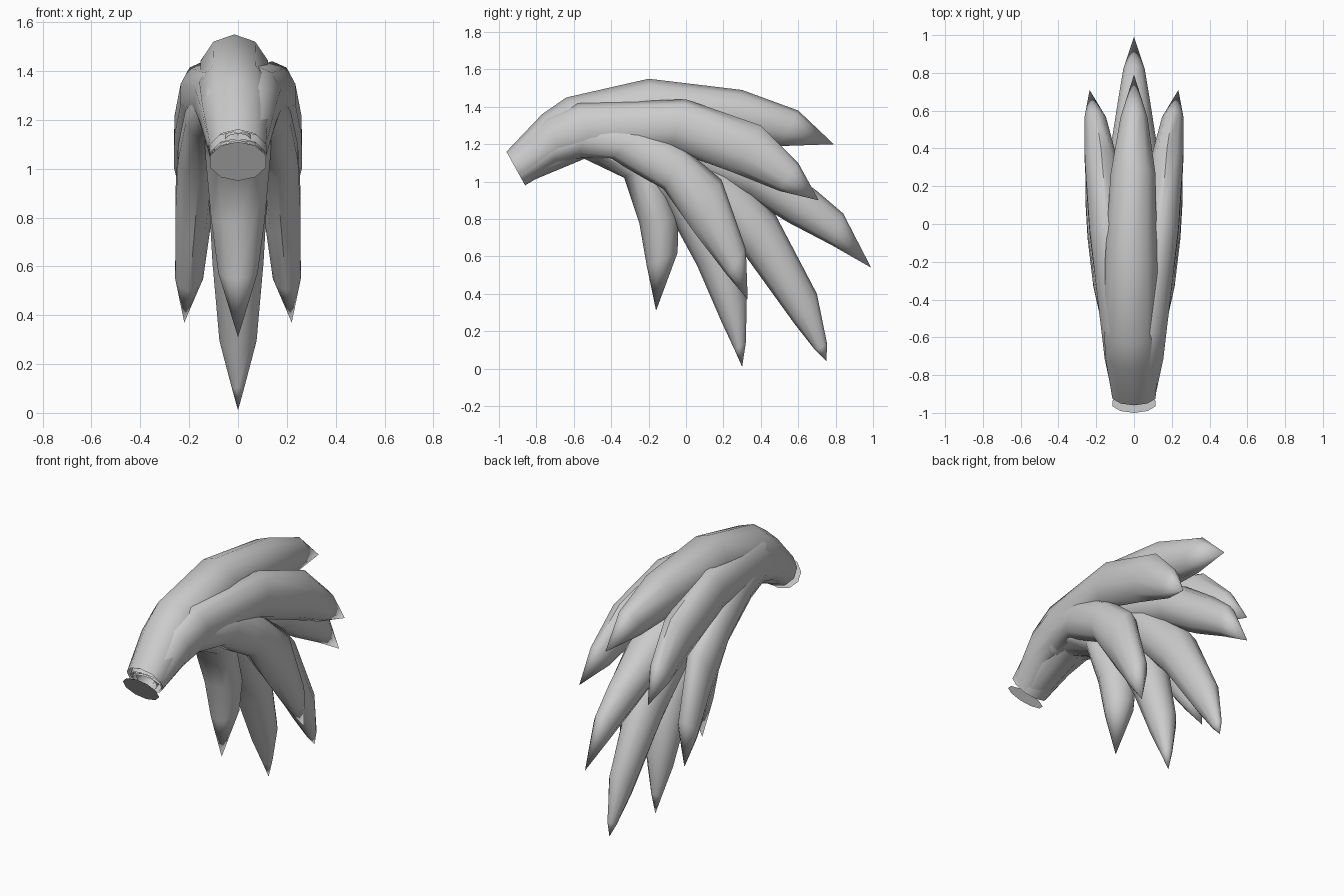
import bpy, bmesh, math
from mathutils import Vector

SIDES = 10
grey = bpy.data.materials.new("light_grey")
grey.diffuse_color = (0.6, 0.6, 0.6, 1)


def finish(name, bm):
    bmesh.ops.recalc_face_normals(bm, faces=bm.faces)
    mesh = bpy.data.meshes.new(name)
    bm.to_mesh(mesh)
    bm.free()
    mesh.materials.append(grey)
    ob = bpy.data.objects.new(name, mesh)
    bpy.context.collection.objects.link(ob)
    bpy.context.view_layer.objects.active = ob
    ob.select_set(True)
    bpy.ops.object.shade_smooth_by_angle(angle=math.radians(50))
    ob.select_set(False)
    return ob


def ring(bm, upper, lower, x, half_width):
    """Elliptical ring between an upper and a lower (y, z) edge point."""
    a, b = Vector((x, *upper)), Vector((x, *lower))
    mid, up = (a + b) / 2, (a - b) / 2
    side = Vector((half_width, 0, 0))
    angles = [2 * math.pi * i / SIDES for i in range(SIDES)]
    return [bm.verts.new(mid + up * math.cos(t) + side * math.sin(t)) for t in angles]


def strand(name, stations, tip, mirrored=False):
    """Tapered lock: stations are (upper edge, lower edge, x, half width)."""
    bm = bmesh.new()
    rings = [ring(bm, *s) for s in stations]
    for r0, r1 in zip(rings, rings[1:]):
        for i in range(SIDES):
            j = (i + 1) % SIDES
            bm.faces.new((r0[i], r0[j], r1[j], r1[i]))
    end = bm.verts.new(tip)
    for i in range(SIDES):
        bm.faces.new((rings[-1][i], rings[-1][(i + 1) % SIDES], end))
    ob = finish(name, bm)
    if mirrored:
        ob.modifiers.new("Mirror", 'MIRROR').use_mirror_merge = False


# Top lock, continuing the stem
strand("top_lock", [
    ((-0.96, 1.16), (-0.86, 0.98), 0, 0.12),
    ((-0.77, 1.36), (-0.66, 1.10), -0.01, 0.145),
    ((-0.64, 1.45), (-0.52, 1.16), -0.015, 0.15),
    ((-0.20, 1.55), (-0.17, 1.24), -0.015, 0.145),
    ((0.30, 1.49), (0.20, 1.22), -0.005, 0.125),
    ((0.60, 1.38), (0.50, 1.19), 0, 0.075),
], (0, 0.79, 1.20))

# Upper pair of side locks
strand("upper_side_lock", [
    ((-0.93, 1.15), (-0.85, 1.00), 0.02, 0.10),
    ((-0.75, 1.34), (-0.65, 1.11), 0.06, 0.10),
    ((-0.58, 1.42), (-0.48, 1.14), 0.08, 0.10),
    ((0.00, 1.44), (-0.08, 1.17), 0.14, 0.10),
    ((0.40, 1.30), (0.25, 1.05), 0.175, 0.09),
    ((0.60, 1.10), (0.50, 0.95), 0.205, 0.06),
], (0.235, 0.71, 0.90), True)

# Lower pair of side locks
strand("lower_side_lock", [
    ((-0.93, 1.12), (-0.86, 0.99), 0.02, 0.09),
    ((-0.72, 1.28), (-0.70, 1.09), 0.06, 0.09),
    ((-0.50, 1.37), (-0.58, 1.13), 0.08, 0.09),
    ((-0.20, 1.30), (-0.40, 1.12), 0.125, 0.095),
    ((0.00, 1.17), (-0.12, 0.96), 0.16, 0.09),
    ((0.19, 1.01), (0.05, 0.72), 0.18, 0.08),
    ((0.32, 0.64), (0.22, 0.50), 0.20, 0.06),
], (0.22, 0.33, 0.37), True)

# Middle back lock
strand("back_lock", [
    ((-0.92, 1.12), (-0.86, 0.99), 0, 0.10),
    ((-0.55, 1.37), (-0.50, 1.14), 0, 0.13),
    ((-0.05, 1.35), (-0.15, 1.08), 0, 0.14),
    ((0.45, 1.13), (0.32, 0.92), 0, 0.13),
    ((0.70, 0.95), (0.55, 0.78), 0, 0.09),
    ((0.84, 0.83), (0.78, 0.66), 0, 0.06),
], (0, 0.99, 0.54))

# Long low back lock
strand("low_back_lock", [
    ((-0.92, 1.11), (-0.86, 0.99), 0, 0.10),
    ((-0.55, 1.34), (-0.53, 1.13), 0, 0.13),
    ((-0.10, 1.27), (-0.25, 1.06), 0, 0.135),
    ((0.25, 1.08), (0.08, 0.86), 0, 0.13),
    ((0.48, 0.82), (0.32, 0.60), 0, 0.11),
    ((0.70, 0.40), (0.58, 0.24), 0, 0.07),
    ((0.755, 0.13), (0.69, 0.10), 0, 0.025),
], (0, 0.75, 0.04))

# Longest hanging lock
strand("hanging_lock", [
    ((-0.92, 1.11), (-0.86, 0.99), 0, 0.10),
    ((-0.57, 1.30), (-0.57, 1.13), 0, 0.13),
    ((-0.20, 1.22), (-0.36, 1.06), 0, 0.135),
    ((0.07, 1.05), (-0.13, 0.90), 0, 0.13),
    ((0.24, 0.74), (0.06, 0.55), 0, 0.11),
    ((0.325, 0.38), (0.19, 0.25), 0, 0.08),
    ((0.32, 0.14), (0.26, 0.10), 0, 0.03),
], (0, 0.30, 0.01))

# Short front hanging lock
strand("front_lock", [
    ((-0.92, 1.10), (-0.86, 0.99), 0, 0.10),
    ((-0.68, 1.25), (-0.72, 1.09), 0, 0.13),
    ((-0.42, 1.26), (-0.56, 1.13), 0, 0.145),
    ((-0.15, 1.10), (-0.33, 1.02), 0, 0.14),
    ((-0.04, 0.80), (-0.25, 0.78), 0, 0.115),
    ((-0.045, 0.62), (-0.21, 0.55), 0, 0.085),
], (0, -0.16, 0.31))

# Flat disc floating in front of the stem opening
bm = bmesh.new()
bm.faces.new(ring(bm, (-1.0, 1.11), (-0.9, 0.95), 0, 0.12))
finish("end_disc", bm)
